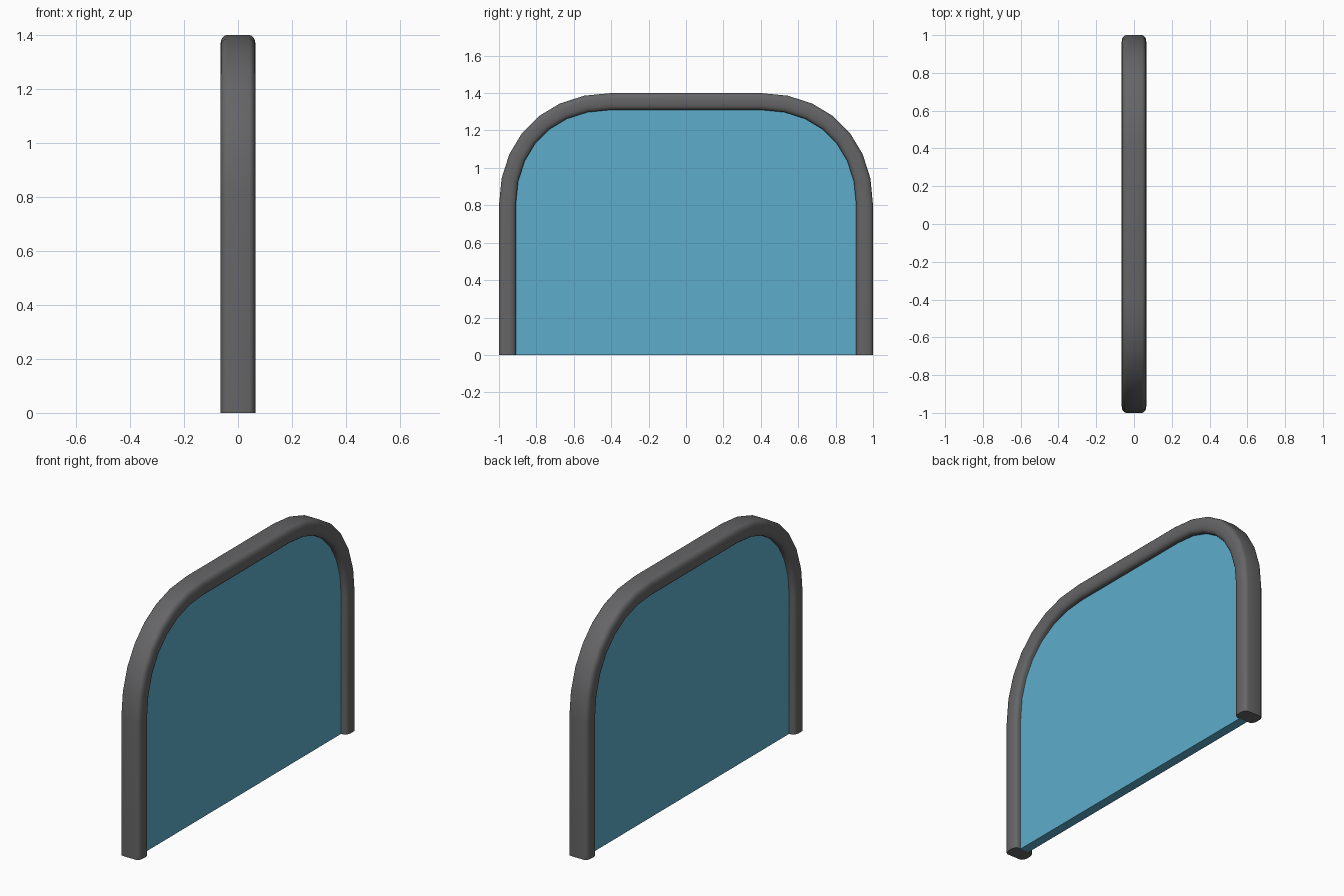
import bpy, bmesh
from math import cos, sin, pi, radians
from mathutils import Vector

if "Cube" in bpy.data.objects:
    bpy.data.objects.remove(bpy.data.objects["Cube"])

# Centre line of the frame in the y-z plane: points and outward normals
SIDE, TOP, SPRING, FLAT = 0.955, 1.355, 0.8, 0.4
p0 = Vector((SIDE, SPRING))
p3 = Vector((FLAT, TOP))
p1 = p0 + Vector((0, (TOP - SPRING) * 0.6))
p2 = p3 + Vector(((SIDE - FLAT) * 0.6, 0))
half = [(Vector((SIDE, 0)), Vector((1, 0)))]
for i in range(8):
    t = i / 7
    u = 1 - t
    pos = p0 * u**3 + p1 * 3*u*u*t + p2 * 3*u*t*t + p3 * t**3
    tan = ((p1 - p0) * u*u + (p2 - p1) * 2*u*t + (p3 - p2) * t*t).normalized()
    half.append((pos, Vector((tan.y, -tan.x))))
flip = lambda v: Vector((-v.x, v.y))
path = half + [(flip(p), flip(n)) for p, n in reversed(half)]

# Flattened rounded cross-section: (across x, outward)
HX, HD, RX, RD = 0.065, 0.045, 0.023, 0.035
section = []
for q, (sx, sd) in enumerate([(1, 1), (-1, 1), (-1, -1), (1, -1)]):
    for k in range(5):
        a = q * pi / 2 + k * pi / 8
        section.append((sx * (HX - RX) + RX * cos(a), sd * (HD - RD) + RD * sin(a)))


def finish(bm, name, color=None):
    bmesh.ops.recalc_face_normals(bm, faces=bm.faces)
    mesh = bpy.data.meshes.new(name)
    bm.to_mesh(mesh)
    bm.free()
    obj = bpy.data.objects.new(name, mesh)
    bpy.context.collection.objects.link(obj)
    if color:
        mat = bpy.data.materials.new(name + "_colour")
        mat.diffuse_color = color
        mat.use_nodes = True
        mat.node_tree.nodes["Principled BSDF"].inputs["Base Color"].default_value = mat.diffuse_color
        mesh.materials.append(mat)
    return obj


def loft(rings):
    bm = bmesh.new()
    loops = [[bm.verts.new(c) for c in r] for r in rings]
    for a, b in zip(loops, loops[1:]):
        for i in range(len(a)):
            j = (i + 1) % len(a)
            bm.faces.new((a[i], a[j], b[j], b[i]))
    bm.faces.new(loops[0])
    bm.faces.new(loops[-1])
    return bm


# Bent tube frame
rings = [[(x, *(p + n * d)) for x, d in section] for p, n in path]
frame = finish(loft(rings), "frame", (0.13, 0.13, 0.135, 1))
bpy.context.view_layer.objects.active = frame
frame.select_set(True)
bpy.ops.object.shade_smooth_by_angle(angle=radians(30))

# Flat pane filling the arch
outline = [p - n * 0.04 for p, n in path]
finish(loft([[(x, *p) for p in outline] for x in (-0.0275, 0.0275)]),
       "pane", (0.11, 0.42, 0.6, 1))
